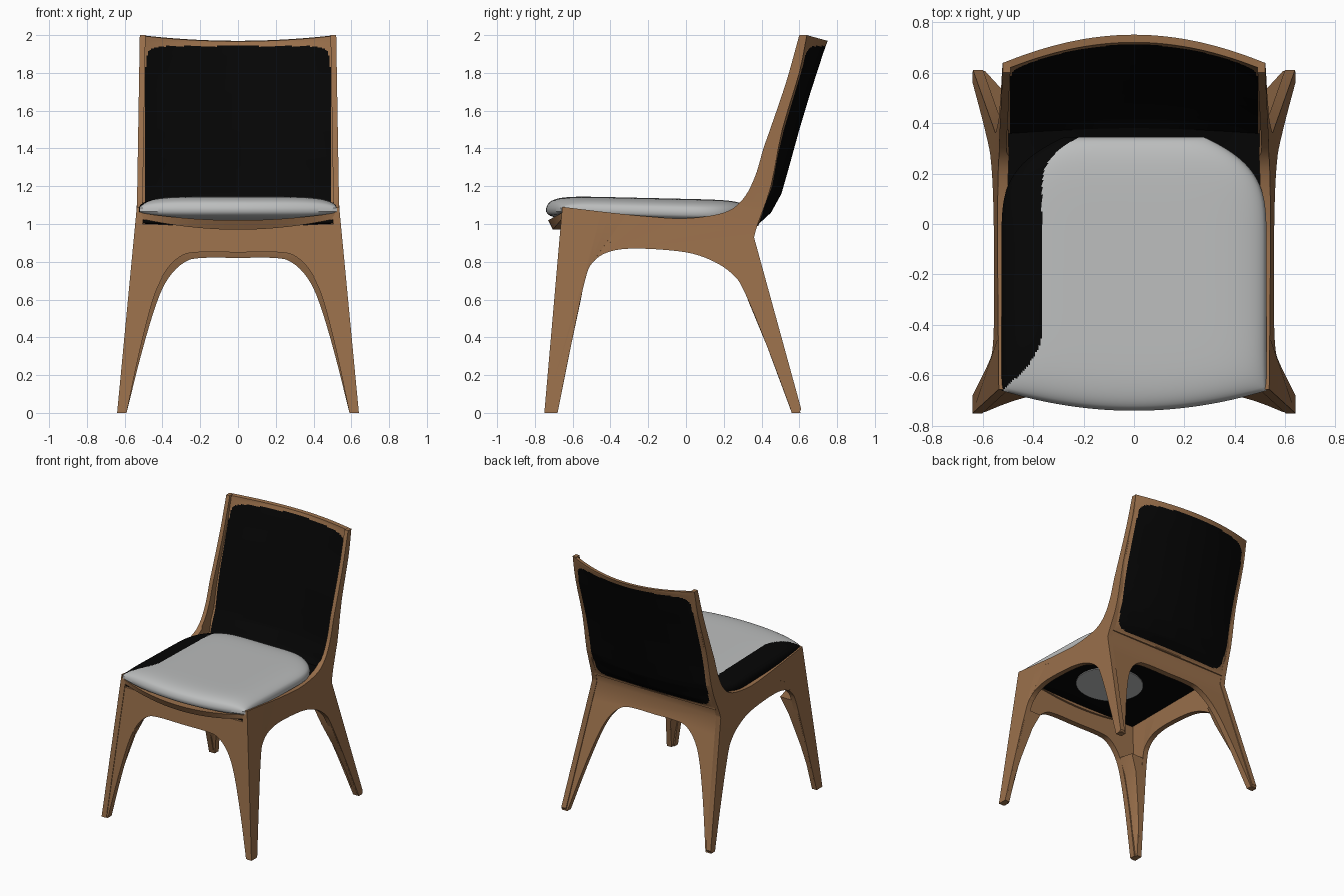
import bpy, bmesh, math
from mathutils import Vector
from mathutils.geometry import tessellate_polygon

cube = bpy.data.objects.get("Cube")
if cube:
    bpy.data.objects.remove(cube, do_unlink=True)


def material(name, rgb):
    m = bpy.data.materials.new(name)
    m.use_nodes = True
    m.diffuse_color = (*rgb, 1)
    m.node_tree.nodes["Principled BSDF"].inputs["Base Color"].default_value = (*rgb, 1)
    return m


WOOD = material("warm wood", (0.32, 0.16, 0.07))
BLACK = material("black upholstery", (0.0015, 0.0015, 0.0015))
GREY = material("light grey fabric", (0.5, 0.51, 0.51))


def table(points, t):
    """Piecewise linear lookup through (t, value) pairs."""
    for (a, va), (b, vb) in zip(points, points[1:]):
        if t <= b:
            return va + (vb - va) * max(0, (t - a) / (b - a))
    return points[-1][1]


def curve(points, steps=5):
    """Smooth path passing through the given 2D points."""
    p = [Vector(q) for q in points]
    p = [2 * p[0] - p[1]] + p + [2 * p[-1] - p[-2]]
    out = []
    for a, b, c, d in zip(p, p[1:], p[2:], p[3:]):
        for i in range(steps):
            t = i / steps
            out.append(0.5 * (2 * b + (c - a) * t + (2 * a - 5 * b + 4 * c - d) * t * t
                              + (3 * b - a - 3 * c + d) * t ** 3))
    return [tuple(q) for q in out] + [tuple(points[-1])]


def build(name, verts, faces, mats, rule=None):
    mesh = bpy.data.meshes.new(name)
    mesh.from_pydata(verts, [], faces)
    bm = bmesh.new()
    bm.from_mesh(mesh)
    bmesh.ops.recalc_face_normals(bm, faces=bm.faces)
    for f in bm.faces:
        f.material_index = rule(f.calc_center_median(), f.normal) if rule else 0
    bm.to_mesh(mesh)
    bm.free()
    for m in mats:
        mesh.materials.append(m)
    obj = bpy.data.objects.new(name, mesh)
    bpy.context.collection.objects.link(obj)
    bpy.ops.object.select_all(action="DESELECT")
    obj.select_set(True)
    bpy.context.view_layer.objects.active = obj
    bpy.ops.object.shade_smooth_by_angle(angle=math.radians(35))


def slab(name, outline, place, mat):
    """Flat outline given thickness; place(a, b, side) bends it into 3D."""
    n = len(outline)
    tris = tessellate_polygon([[Vector((a, b, 0)) for a, b in outline]])
    verts = [place(a, b, s) for s in (0, 1) for a, b in outline]
    faces = [tuple(t) for t in tris] + [tuple(i + n for i in t) for t in tris]
    faces += [(i, (i + 1) % n, (i + 1) % n + n, i + n) for i in range(n)]
    build(name, verts, faces, [mat])


def panel(name, nu, nv, place, mats, rule=None):
    """Closed two-sided grid; place(u, v, side) with u and v from -1 to 1."""
    verts = [place(2 * i / nu - 1, 2 * j / nv - 1, s)
             for s in (0, 1) for j in range(nv + 1) for i in range(nu + 1)]
    k = (nu + 1) * (nv + 1)
    at = lambda i, j: j * (nu + 1) + i
    faces = []
    for j in range(nv):
        for i in range(nu):
            q = (at(i, j), at(i + 1, j), at(i + 1, j + 1), at(i, j + 1))
            faces += [q, tuple(x + k for x in q)]
    rim = [at(i, 0) for i in range(nu)] + [at(nu, j) for j in range(nv)]
    rim += [at(i, nv) for i in range(nu, 0, -1)] + [at(0, j) for j in range(nv, 0, -1)]
    faces += [(a, b, b + k, a + k) for a, b in zip(rim, rim[1:] + rim[:1])]
    build(name, verts, faces, mats, rule)


# Shared slopes of the frame
def outer_x(z):
    return table([(0, 0.64), (0.8, 0.56), (1.1, 0.535), (2, 0.52)], z)


def front_y(z):
    return -0.75 + 0.087 * z


def rear_y(z):
    return table([(0, 0.61), (0.93, 0.36), (1.03, 0.39)], z)


# Side frames: front leg, side rail, back leg and back upright in one piece
side = [(-0.75, 0), (-0.655, 1.09)]
side += curve([(-0.65, 1.09), (-0.4, 1.06), (-0.2, 1.04), (0, 1.03), (0.2, 1.06), (0.3, 1.13),
               (0.365, 1.25), (0.41, 1.4), (0.445, 1.5), (0.53, 1.75), (0.6, 2)])
side += curve([(0.64, 2), (0.6, 1.8), (0.51, 1.5), (0.45, 1.2), (0.38, 1), (0.36, 0.93)], 3)
side += [(0.61, 0.02), (0.6, 0), (0.56, 0)]
side += curve([(0.55, 0.03), (0.43, 0.35), (0.31, 0.64), (0.25, 0.73), (0.15, 0.8), (0, 0.85),
               (-0.25, 0.87), (-0.4, 0.855), (-0.49, 0.8), (-0.535, 0.7), (-0.61, 0.35), (-0.68, 0)])
for label, m in (("left", 1), ("right", -1)):
    slab(label + "_side_frame", side,
         lambda y, z, s: (m * (outer_x(z) - s * (0.04 if z < 1.1 else 0.03)), y, z), WOOD)

# Arched aprons joining the legs at the front and the back
arch = curve([(0.59, 0), (0.52, 0.33), (0.45, 0.6), (0.39, 0.74), (0.31, 0.825), (0.22, 0.85), (0, 0.85)], 4)
low_arch = [(x - 0.03 * z, z * 0.965) for x, z in arch[:-1]] + [(0, 0.82)]


def apron_outline(inner, top):
    outer = [(outer_x(z) - 0.005, z) for z in (0, 0.4, 0.8, 0.93, 1)]
    half = inner[::-1] + outer + top
    return half + [(-x, z) for x, z in half[-2:0:-1]]


slab("front_apron", apron_outline(arch, [(0.45, 1.0), (0.25, 0.99), (0, 0.98)]),
     lambda x, z, s: (x, front_y(z) + 0.005 + 0.045 * s, z), WOOD)
slab("back_apron", apron_outline(low_arch, [(0, 1)]),
     lambda x, z, s: (x, rear_y(z) - 0.004 - 0.045 * s, z), WOOD)

# Inner cores that fill the corner of each leg
inner_x = [(0, 0.59), (0.35, 0.52), (0.6, 0.455), (0.72, 0.4)]
legs = {"front": (front_y, [(0, -0.68), (0.35, -0.61), (0.7, -0.535)], 0.008),
        "back": (rear_y, [(0, 0.56), (0.35, 0.43), (0.64, 0.31)], -0.008)}
for end, (out_y, in_y, gap) in legs.items():
    for label, m in (("left", 1), ("right", -1)):
        verts = []
        for z in (0, 0.18, 0.35, 0.5, 0.6, 0.72):
            xo, yo, xi, yi = outer_x(z) - 0.008, out_y(z) + gap, table(inner_x, z), table(in_y, z)
            verts += [(m * xo, yo, z), (m * xo, yi, z), (m * (xi + 0.03), yi, z),
                      (m * xi, yo + 4 * gap, z), (m * xi, yo, z)]
        faces = [(r + i, r + (i + 1) % 5, r + 5 + (i + 1) % 5, r + 5 + i)
                 for r in range(0, 25, 5) for i in range(5)]
        faces += [tuple(range(5)), tuple(range(25, 30))]
        build(f"{end}_{label}_leg_core", verts, faces, [WOOD])


# Bowed wooden lip under the front of the seat
def lip(u, v, s):
    bow = 1 - u * u
    low, high = 1.03 - 0.06 * bow, 1.06 - 0.04 * bow
    y = -0.655 - (0.05 + 0.0125 * (v + 1)) * bow
    return (0.525 * u, y if s == 0 else -0.6, low + (high - low) * (v + 1) / 2)


panel("front_lip", 32, 3, lip, [WOOD])

# Curved backrest: wooden border around a dark insert
back_edge = [(1, 0.38), (1.1, 0.41), (1.2, 0.45), (1.35, 0.475), (1.5, 0.51), (1.8, 0.6), (2, 0.64)]
back_mid = [(1, 0.385), (1.06, 0.45), (1.16, 0.505), (1.3, 0.545), (1.5, 0.6), (1.7, 0.66),
            (1.9, 0.725), (1.97, 0.75)]


def backrest(u, v, s):
    bow = 1 - u * u
    z = 0.99 + (v + 1) / 2 * (1.01 - 0.03 * bow)
    y = table(back_edge, z) * (1 - bow) + table(back_mid, z) * bow
    return (0.515 * u, y - 0.03 * s, z - 0.003 * s)


def insert(c, normal):
    # The front runs dark right down to the seat
    drop = 0 if normal.y < 0 and c.z < 1.4 else abs(c.z - 1.477) / 0.465
    return int((abs(c.x) / 0.488) ** 14 + drop ** 14 < 1)


panel("backrest", 130, 130, backrest, [WOOD, BLACK], insert)

# Dark seat pan with a pale round pad below
panel("seat_pan", 24, 24,
      lambda u, v, s: (0.51 * u, -0.135 + 0.515 * v,
                       1.02 - 0.045 * (1 - u * u) * (1 - v ** 4) - 0.015 * s), [BLACK])
pad = [(0.07 + 0.25 * math.cos(i * math.tau / 40), -0.19 + 0.23 * math.sin(i * math.tau / 40))
       for i in range(40)]
slab("under_pad", pad, lambda x, y, s: (x, y, 0.952 + 0.008 * s), GREY)


# Seat cushion: bowed front, rounded rear corners, dark strip along one side
def cushion(u, v, s):
    y0 = -0.66 - 0.08 * (1 - u * u)
    y = y0 + (0.345 - y0) * (v + 1) / 2
    half = 0.525 - 0.25 * max(0, (y + 0.1) / 0.445) ** 4
    puff = ((1 - u ** 6) * (1 - v ** 8)) ** 0.5
    z = 1.085 - 0.0125 * (v + 1)
    return (half * u, y, z + (0.065 * puff if s else -0.02 - 0.04 * puff))


def strip(c, normal):
    front = min(1, max(0, (-0.42 - c.y) / 0.23))
    rear = min(1, max(0, (c.y - 0.12) / 0.22))
    return int(c.x < -0.365 - 0.15 * front ** 2 + 0.14 * rear ** 3)


panel("seat_cushion", 150, 110, cushion, [GREY, BLACK], strip)
